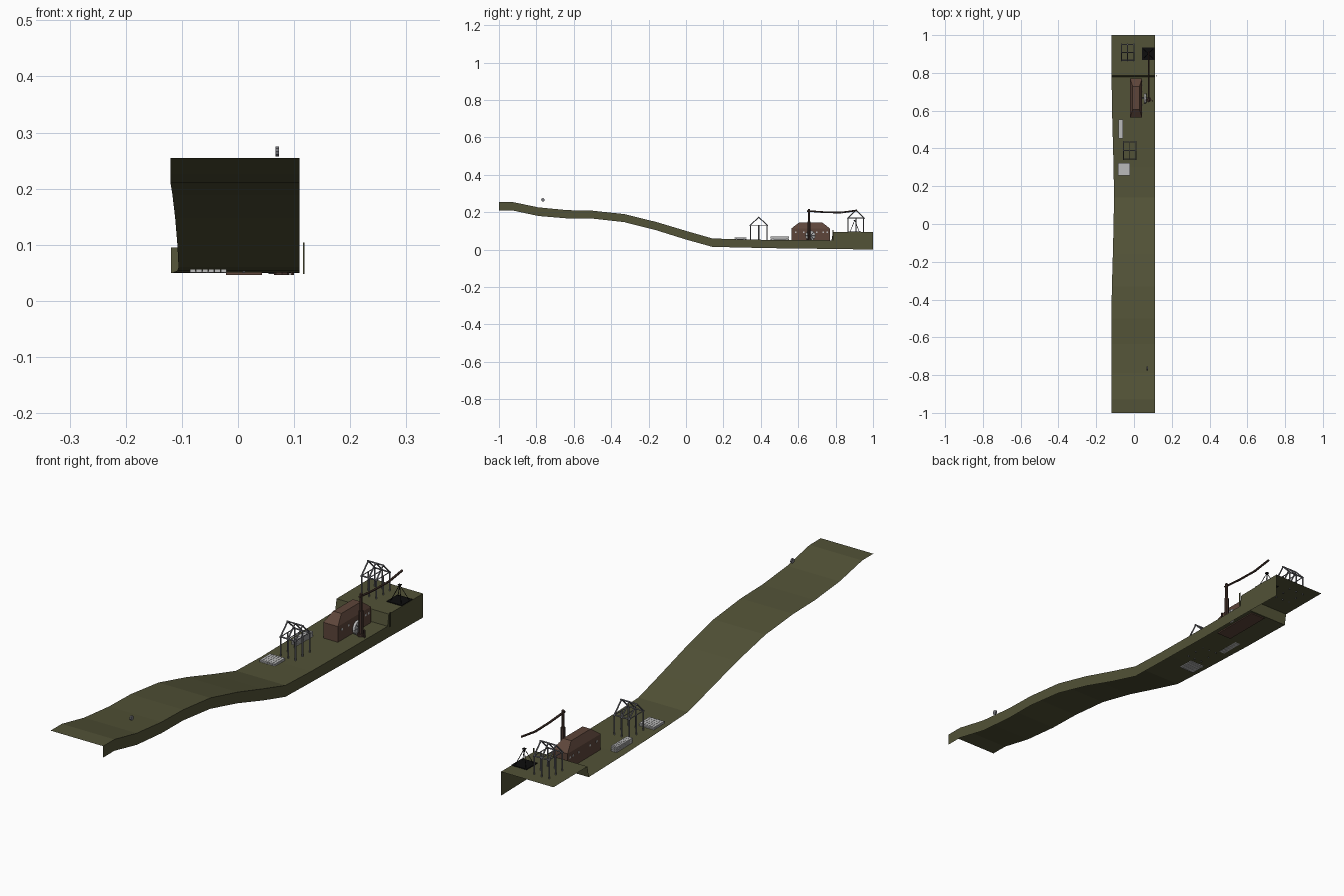
import bpy, bmesh, math
from mathutils import Vector

if "Cube" in bpy.data.objects:
    bpy.data.objects.remove(bpy.data.objects["Cube"])


def mat(name, r, g, b):
    m = bpy.data.materials.new(name)
    m.diffuse_color = (r, g, b, 1)
    m.use_nodes = True
    m.node_tree.nodes["Principled BSDF"].inputs["Base Color"].default_value = m.diffuse_color
    return m


OLIVE = mat("olive ground", 0.085, 0.085, 0.038)
BROWN = mat("barn brown", 0.11, 0.06, 0.042)
DARK = mat("dark timber", 0.06, 0.034, 0.026)
STEEL = mat("grey frame", 0.19, 0.19, 0.21)
LIGHT = mat("light grey", 0.5, 0.5, 0.5)
BLACK = mat("black", 0.004, 0.004, 0.004)


def finish(bm, name, material):
    me = bpy.data.meshes.new(name)
    bm.to_mesh(me)
    bm.free()
    me.materials.append(material)
    ob = bpy.data.objects.new(name, me)
    bpy.context.collection.objects.link(ob)
    return ob


def add_box(bm, x0, x1, y0, y1, z0, z1):
    vs = bmesh.ops.create_cube(bm, size=1)["verts"]
    for v in vs:
        v.co = Vector(((x0 + x1) / 2 + v.co.x * (x1 - x0),
                       (y0 + y1) / 2 + v.co.y * (y1 - y0),
                       (z0 + z1) / 2 + v.co.z * (z1 - z0)))
    return vs


def add_rod(bm, a, b, r, n=6, r2=None):
    a, b = Vector(a), Vector(b)
    d = b - a
    vs = bmesh.ops.create_cone(bm, cap_ends=True, segments=n, radius1=r,
                               radius2=r if r2 is None else r2, depth=d.length)["verts"]
    q = Vector((0, 0, 1)).rotation_difference(d.normalized())
    for v in vs:
        v.co = q @ v.co + (a + b) / 2


# Ground: open sheet with a skirt on the right side only (y, top z, bottom z, left x)
PROFILE = [(-1, .255, .21, -.12), (-.93, .255, .21, -.12), (-.79, .226, .18, -.12),
           (-.635, .211, .167, -.12), (-.5, .208, .166, -.12), (-.33, .19, .147, -.117),
           (-.16, .148, .104, -.112), (0, .1, .054, -.108), (.14, .06, .015, -.106),
           (.3, .054, .011, -.108), (.55, .051, .006, -.115), (.778, .05, .004, -.119),
           (.786, .095, .004, -.119), (1, .095, 0, -.12)]
bm = bmesh.new()
rows = [[bm.verts.new((xl, y, t)), bm.verts.new((.11, y, t)), bm.verts.new((.11, y, b))]
        for y, t, b, xl in PROFILE]
for p, q in zip(rows, rows[1:]):
    for i in range(2):
        bm.faces.new((p[i], p[i + 1], q[i + 1], q[i]))
finish(bm, "ground", OLIVE)

# Small post beside the step
bm = bmesh.new()
add_box(bm, .1155, .1185, .782, .788, .048, .104)
finish(bm, "step_post", OLIVE)


# Timber-style open house frames
def house_frame(name, x0, x1, y0, y1, z, wall, rise):
    bm = bmesh.new()
    r = .0028
    ym, ze = (y0 + y1) / 2, z + wall
    xs = [x0, (x0 + x1) / 2, x1]
    for x in xs:
        for y in (y0, y1):
            add_rod(bm, (x, y, z - .004), (x, y, ze), r)
            out = -.004 if y == y0 else .004
            add_rod(bm, (x, y + out, ze - .003), (x, ym, ze + rise), r)
        add_rod(bm, (x, y0, ze), (x, y1, ze), r * .7)
    add_rod(bm, (x0, ym, z - .004), (x0, ym, ze), r)
    add_rod(bm, (x1, ym, z - .004), (x1, ym, ze), r)
    for y, h in ((y0, ze), (y1, ze), (ym, ze + rise)):
        add_rod(bm, (x0 - .004, y, h), (x1 + .004, y, h), r)
    finish(bm, name, STEEL)


house_frame("middle_frame", -.055, .01, .345, .433, .054, .076, .044)
house_frame("rear_frame", -.066, -.001, .867, .95, .095, .074, .043)

# Barn: walls with a flat-topped hipped roof
bm = bmesh.new()
bx0, bx1, by0, by1 = -.021, .043, .563, .77
add_box(bm, bx0, bx1, by0, by1, .046, .113)
vs = add_box(bm, bx0, bx1, by0, by1, .113, .145)
for v in vs:
    if v.co.z > .13:
        v.co.x += .014 if v.co.x < .01 else -.014
        v.co.y += .042 if v.co.y < .66 else -.042
finish(bm, "barn", BROWN)

# Small windows on both long walls
bm = bmesh.new()
for y in (.588, .63, .70, .735, .755):
    for x in (bx0, bx1):
        add_box(bm, x - .001, x + .001, y - .004, y + .004, .089, .097)
finish(bm, "barn_windows", LIGHT)

# Spoked wheel beside the barn
bm = bmesh.new()
cy, cz = .665, .075
add_rod(bm, (.054, cy, cz), (.064, cy, cz), .027, 16)
finish(bm, "mill_wheel", LIGHT)
bm = bmesh.new()
add_rod(bm, (.04, cy, cz), (.07, cy, cz), .004, 8)
for k in range(4):
    a = math.pi * k / 4
    d = Vector((0, math.cos(a), math.sin(a))) * .025
    c = Vector((.0645, cy, cz))
    add_rod(bm, c - d, c + d, .0014, 4)
finish(bm, "wheel_axle_and_spokes", STEEL)

# Crane: stepped mast and a sagging boom
bm = bmesh.new()
mx, my = .078, .658
add_rod(bm, (mx, my, .046), (mx, my, .06), .014, 8)
add_rod(bm, (mx, my, .05), (mx, my, .15), .0085, 8)
add_rod(bm, (mx, my, .15), (mx, my, .216), .006, 8)
pts = [(mx, my - .01, .207), (mx, .74, .2), (mx, .83, .198), (mx, .915, .21)]
for a, b in zip(pts, pts[1:]):
    add_rod(bm, a, b, .0045, 6)
finish(bm, "crane", DARK)
bm = bmesh.new()
add_rod(bm, (.097, .652, .046), (.097, .652, .08), .0035, 6)
finish(bm, "crane_side_post", DARK)

# Black pit cover with a thin tripod hoist
bm = bmesh.new()
add_box(bm, .043, .109, .868, .935, .094, .098)
apex = Vector((.076, .902, .158))
for sx in (-.024, .024):
    for sy in (-.024, .024):
        add_rod(bm, (.076 + sx, .902 + sy, .096), apex, .0014, 4)
add_box(bm, .07, .082, .896, .908, .156, .159)
finish(bm, "pit_and_hoist", BLACK)


# Stacks of light boards
def board_stack(name, x0, x1, y0, y1, z0, layers, count):
    bm = bmesh.new()
    w = (x1 - x0) / count
    for k in range(layers):
        z = z0 + k * .0075
        for i in range(count):
            add_box(bm, x0 + i * w + .0004, x0 + (i + 1) * w - .0004,
                    y0, y1, z, z + .0055)
        for y in (y0 + .012, y1 - .012):
            if k:
                add_box(bm, x0, x1, y - .004, y + .004, z - .002, z)
    finish(bm, name, LIGHT)


board_stack("square_stack", -.086, -.02, .258, .323, .051, 2, 6)
board_stack("long_stack", -.083, -.058, .452, .552, .051, 3, 3)

# Small disc hovering over the hill
bm = bmesh.new()
add_rod(bm, (.067, -.765, .266), (.073, -.765, .266), .0095, 10)
finish(bm, "hill_disc", STEEL)
